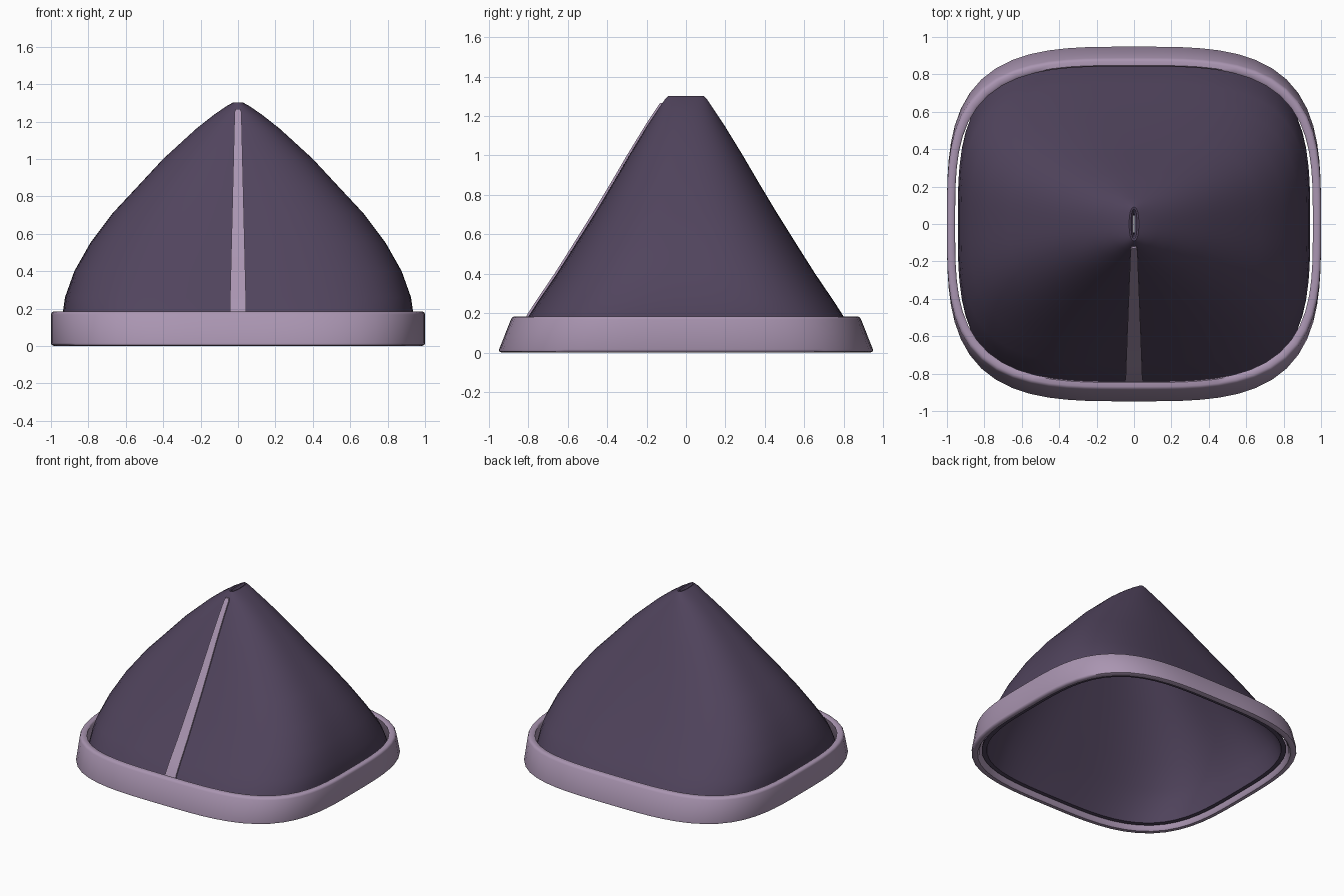
import bpy, bmesh, math

if "Cube" in bpy.data.objects:
    bpy.data.objects.remove(bpy.data.objects["Cube"])

SIDES = 72


def material(name, rgb):
    m = bpy.data.materials.new(name)
    m.diffuse_color = (*rgb, 1)
    m.use_nodes = True
    m.node_tree.nodes["Principled BSDF"].inputs["Base Color"].default_value = m.diffuse_color
    return m


dark = material("dark plum", (0.082, 0.058, 0.11))
light = material("pale mauve", (0.40, 0.30, 0.44))


def squircle(a, b, z, n):
    """Rounded-square ring with half widths a and b at height z."""
    pts = []
    for i in range(SIDES):
        t = 2 * math.pi * i / SIDES
        c, s = math.cos(t), math.sin(t)
        r = (abs(c) ** n + abs(s) ** n) ** (-1 / n)
        pts.append((a * r * c, b * r * s, z))
    return pts


def loft(name, rings, mat, closed=False, cap=False, angle=40):
    """Skin a list of (a, b, z, n) rings into one smooth object."""
    bm = bmesh.new()
    loops = [[bm.verts.new(p) for p in squircle(*r)] for r in rings]
    pairs = list(zip(loops, loops[1:]))
    if closed:
        pairs.append((loops[-1], loops[0]))
    for lo, hi in pairs:
        for i in range(SIDES):
            j = (i + 1) % SIDES
            bm.faces.new((lo[i], lo[j], hi[j], hi[i]))
    if cap:
        bm.faces.new(loops[0][::-1])
        bm.faces.new(loops[-1])
    return finish(name, bm, mat, angle)


def finish(name, bm, mat, angle):
    bmesh.ops.recalc_face_normals(bm, faces=bm.faces)
    me = bpy.data.meshes.new(name)
    bm.to_mesh(me)
    bm.free()
    ob = bpy.data.objects.new(name, me)
    bpy.context.collection.objects.link(ob)
    me.materials.append(mat)
    bpy.ops.object.select_all(action='DESELECT')
    ob.select_set(True)
    bpy.context.view_layer.objects.active = ob
    bpy.ops.object.shade_smooth_by_angle(angle=math.radians(angle))
    return ob


# Shell outline: half width in x, half depth in y, height
profile = [
    (0.940, 0.885, 0.03), (0.942, 0.850, 0.09), (0.935, 0.795, 0.19),
    (0.925, 0.750, 0.26), (0.875, 0.655, 0.40), (0.790, 0.560, 0.55),
    (0.670, 0.460, 0.71), (0.530, 0.370, 0.86), (0.400, 0.288, 1.00),
    (0.225, 0.190, 1.16), (0.130, 0.140, 1.235), (0.065, 0.110, 1.28),
    (0.026, 0.090, 1.302),
]


def power(z):
    return 3.4 - 1.1 * max(0, z - 0.2) / 1.1


# Hollow shell: outer skin, small recessed slot at the tip, inner skin, rim
outer = [(a, b, z, power(z)) for a, b, z in profile]
slot = [(0.016, 0.080, 1.300, 2.3), (0.011, 0.070, 1.285, 2.3),
        (0.004, 0.060, 1.280, 2.3)]
inner = [(max(a - 0.03, 0.003), b - 0.03, z - 0.012 * (z > 0.1), power(z))
         for a, b, z in reversed(profile[:-2])]
loft("shell", outer + slot + [(0.003, 0.05, 1.26, 2.3)] + inner, dark, closed=True)

# Rim band: upright at the sides, leaning inward at front and back
band = [
    (0.985, 0.935, 0.000, 3.4), (0.997, 0.947, 0.006, 3.4),
    (1.000, 0.948, 0.016, 3.4), (1.000, 0.888, 0.168, 3.4),
    (0.996, 0.880, 0.180, 3.4), (0.986, 0.870, 0.184, 3.4),
    (0.964, 0.848, 0.184, 3.4), (0.956, 0.842, 0.176, 3.4),
    (0.956, 0.900, 0.015, 3.4), (0.964, 0.912, 0.000, 3.4),
]
loft("rim_band", band, light, closed=True, angle=50)

# Tapered strip lying on the front of the shell
bm = bmesh.new()
sections = []
for a, b, z in profile[1:10] + [(0, 0.130, 1.250), (0, 0.120, 1.266)]:
    f = (z - 0.19) / (1.266 - 0.19)
    w = 0.044 - 0.026 * f - (0.006 if z > 1.26 else 0)
    out = 0.012 if z > 0.15 else 0.0
    sections.append([bm.verts.new(p) for p in (
        (-w, -b + 0.03, z), (-w, -b - out, z), (w, -b - out, z), (w, -b + 0.03, z))])
for lo, hi in zip(sections, sections[1:]):
    for i in range(4):
        j = (i + 1) % 4
        bm.faces.new((lo[i], lo[j], hi[j], hi[i]))
bm.faces.new(sections[0])
bm.faces.new(sections[-1])
finish("front_strip", bm, light, 30)
